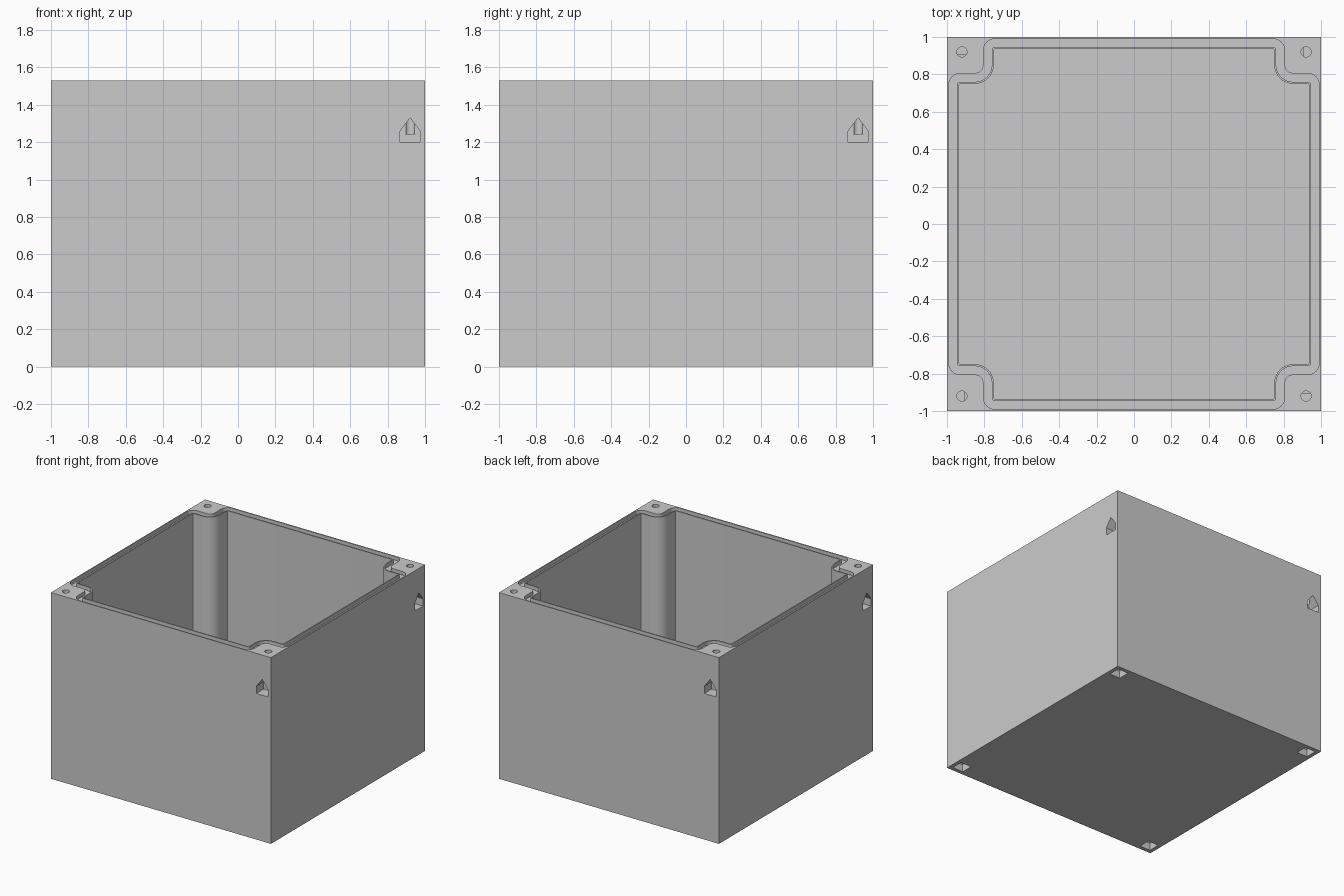
import bpy, bmesh, math
from mathutils import Matrix

if "Cube" in bpy.data.objects:
    bpy.data.objects.remove(bpy.data.objects["Cube"])

H = 1.53            # box height
FLOOR = 0.065       # floor thickness
SCREW = 0.92        # screw axis distance from the centre lines

grey = bpy.data.materials.new("light grey")
grey.diffuse_color = (0.6, 0.6, 0.6, 1)
grey.use_nodes = True
grey.node_tree.nodes["Principled BSDF"].inputs["Base Color"].default_value = grey.diffuse_color


def make(name, bm, hidden=True):
    bmesh.ops.recalc_face_normals(bm, faces=bm.faces)
    me = bpy.data.meshes.new(name)
    bm.to_mesh(me)
    bm.free()
    me.materials.append(grey)
    ob = bpy.data.objects.new(name, me)
    bpy.context.collection.objects.link(ob)
    ob.hide_render = hidden
    return ob


def arc(cx, cy, r, a0, a1, n=10):
    return [(cx + r * math.cos(math.radians(a0 + (a1 - a0) * i / n)),
             cy + r * math.sin(math.radians(a0 + (a1 - a0) * i / n))) for i in range(n + 1)]


def outline(d):
    """Inner outline with notched corners, grown outwards by d."""
    a, b, rb, rc = 0.935 + d, 0.75 + d, 0.10 - d, 0.006 + d
    quarter = (arc(a - rc, b - rc, rc, 0, 90) + arc(0.85, 0.85, rb, 270, 180)
               + arc(b - rc, a - rc, rc, 0, 90))
    pts = []
    for k in range(4):
        c, s = round(math.cos(k * math.pi / 2)), round(math.sin(k * math.pi / 2))
        pts += [(x * c - y * s, x * s + y * c) for x, y in quarter]
    return pts


def prism(bm, pts, z0, z1):
    lo = [bm.verts.new((x, y, z0)) for x, y in pts]
    hi = [bm.verts.new((x, y, z1)) for x, y in pts]
    n = len(pts)
    bm.faces.new(lo)
    bm.faces.new(hi)
    for i in range(n):
        bm.faces.new((lo[i], lo[(i + 1) % n], hi[(i + 1) % n], hi[i]))


def cut(target, cutter):
    m = target.modifiers.new(cutter.name, 'BOOLEAN')
    m.operation = 'DIFFERENCE'
    m.solver = 'EXACT'
    m.object = cutter


# Box body
bm = bmesh.new()
prism(bm, [(-1, -1), (1, -1), (1, 1), (-1, 1)], 0, H)
box = make("box_body", bm, hidden=False)

# Cavity with corner bosses
bm = bmesh.new()
prism(bm, outline(0), FLOOR, H + 0.1)
cut(box, make("cavity_cutter", bm))

# Gasket groove in the rim
bm = bmesh.new()
loops = []
for d, z in ((0.01, H - 0.03), (0.055, H - 0.03), (0.055, H + 0.1), (0.01, H + 0.1)):
    loops.append([bm.verts.new((x, y, z)) for x, y in outline(d)])
n = len(loops[0])
for k in range(4):
    p, q = loops[k], loops[(k + 1) % 4]
    for i in range(n):
        j = (i + 1) % n
        bm.faces.new((p[i], p[j], q[j], q[i]))
cut(box, make("groove_cutter", bm))

# Corner screw holes, side nut slots and bottom nut pockets
screws, slots, pockets = bmesh.new(), bmesh.new(), bmesh.new()
for k in range(4):
    rot = Matrix.Rotation(k * math.pi / 2, 4, 'Z')
    # screw hole with a short pointed end
    bmesh.ops.create_cone(screws, cap_ends=True, segments=32, radius1=0.027, radius2=0.027, depth=0.4,
                          matrix=rot @ Matrix.Translation((SCREW, -SCREW, 1.24 + 0.2)))
    # house-shaped slot, open to the side
    w = 0.053
    prof = [(-w, 1.2), (w, 1.2), (w, 1.26), (0, 1.33), (-w, 1.26)]
    a = [slots.verts.new(rot @ Matrix.Translation((SCREW + x, -1.1, z)).to_translation()) for x, z in prof]
    b = [slots.verts.new(rot @ Matrix.Translation((SCREW + x, -0.905, z)).to_translation()) for x, z in prof]
    slots.faces.new(a)
    slots.faces.new(b)
    for i in range(5):
        j = (i + 1) % 5
        slots.faces.new((a[i], a[j], b[j], b[i]))
    # square pocket with a pyramid roof
    q = 0.048
    sq = ((-q, -q), (q, -q), (q, q), (-q, q))
    lo = [pockets.verts.new(rot @ Matrix.Translation((SCREW + x, -SCREW + y, -0.1)).to_translation()) for x, y in sq]
    hi = [pockets.verts.new(rot @ Matrix.Translation((SCREW + x, -SCREW + y, 0.06)).to_translation()) for x, y in sq]
    top = pockets.verts.new(rot @ Matrix.Translation((SCREW, -SCREW, 0.12)).to_translation())
    pockets.faces.new(lo)
    for i in range(4):
        j = (i + 1) % 4
        pockets.faces.new((lo[i], lo[j], hi[j], hi[i]))
        pockets.faces.new((hi[i], hi[j], top))
for name, b in (("screw_hole_cutter", screws), ("nut_slot_cutter", slots), ("nut_pocket_cutter", pockets)):
    cut(box, make(name, b))

# Apply the cuts, drop the cutters, smooth the round corners
bpy.context.view_layer.objects.active = box
box.select_set(True)
for m in list(box.modifiers):
    bpy.ops.object.modifier_apply(modifier=m.name)
for ob in list(bpy.data.objects):
    if ob is not box:
        bpy.data.objects.remove(ob)
bpy.ops.object.shade_smooth_by_angle(angle=math.radians(30))
